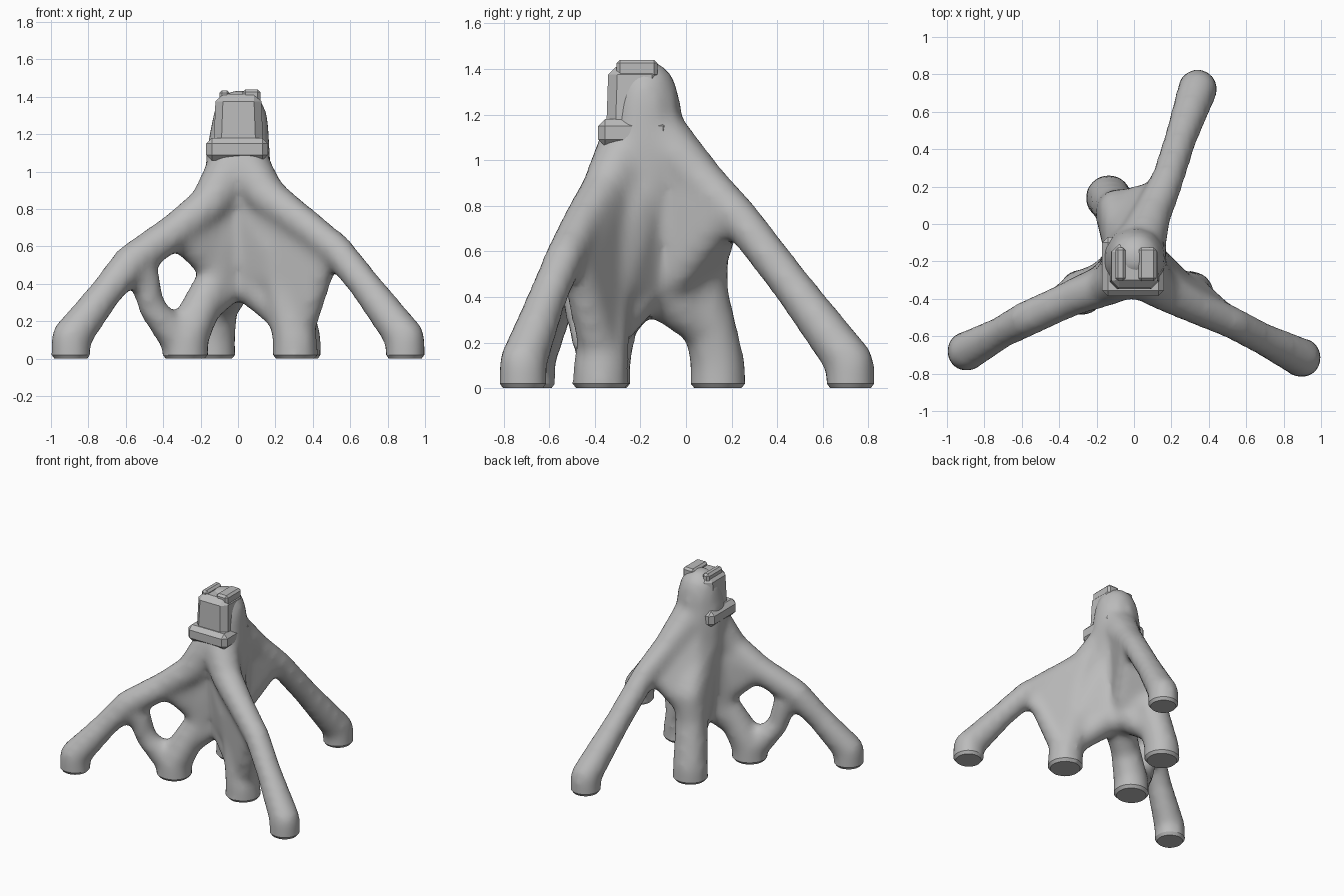
import bpy, bmesh
from mathutils import Matrix, Vector

cube = bpy.data.objects.get("Cube")
if cube:
    bpy.data.objects.remove(cube, do_unlink=True)

grey = bpy.data.materials.new("plain grey")
grey.use_nodes = True
grey.diffuse_color = (0.5, 0.5, 0.5, 1)
grey.node_tree.nodes["Principled BSDF"].inputs["Base Color"].default_value = (0.5, 0.5, 0.5, 1)


def add_object(name, bm):
    mesh = bpy.data.meshes.new(name)
    bm.to_mesh(mesh)
    bm.free()
    mesh.materials.append(grey)
    obj = bpy.data.objects.new(name, mesh)
    bpy.context.collection.objects.link(obj)
    return obj


def add_hull(target, *balls):
    """Add the convex hull of some (x, y, z, radius) balls to the target."""
    bm = bmesh.new()
    for x, y, z, r in balls:
        bmesh.ops.create_icosphere(bm, subdivisions=2, radius=r,
                                   matrix=Matrix.Translation((x, y, z)))
    hull = bmesh.ops.convex_hull(bm, input=bm.verts)
    inside = {g for g in hull["geom_interior"] if isinstance(g, bmesh.types.BMVert)}
    bmesh.ops.delete(bm, geom=list(inside), context="VERTS")
    mesh = bpy.data.meshes.new("hull")
    bm.to_mesh(mesh)
    bm.free()
    target.from_mesh(mesh)
    bpy.data.meshes.remove(mesh)


def add_limb(target, balls):
    for a, b in zip(balls, balls[1:]):
        add_hull(target, a, b)


body = bmesh.new()

# Central trunk
add_limb(body, [(0, -0.18, 0.47, 0.13), (0, -0.18, 0.9, 0.18),
                (0, -0.19, 1.08, 0.18), (0.01, -0.18, 1.25, 0.16),
                (0.01, -0.18, 1.3, 0.145)])

# Long outer legs
left_leg = [(0.895, -0.715, -0.1, 0.11), (0.895, -0.715, 0.11, 0.11),
            (0.69, -0.615, 0.38, 0.09), (0.53, -0.53, 0.58, 0.09),
            (0.34, -0.45, 0.73, 0.095), (0.15, -0.355, 0.87, 0.11),
            (0.03, -0.26, 1.04, 0.14)]
right_leg = [(-0.895, -0.68, -0.1, 0.11), (-0.895, -0.68, 0.11, 0.11),
             (-0.71, -0.58, 0.35, 0.09), (-0.57, -0.505, 0.52, 0.1),
             (-0.34, -0.40, 0.68, 0.1), (-0.15, -0.335, 0.83, 0.11),
             (-0.03, -0.26, 1.02, 0.14)]
back_leg = [(0.34, 0.72, -0.1, 0.11), (0.34, 0.72, 0.11, 0.11),
            (0.25, 0.46, 0.455, 0.09), (0.18, 0.24, 0.74, 0.09),
            (0.10, 0.06, 0.92, 0.105), (0.03, -0.12, 1.1, 0.14)]
for leg in (left_leg, right_leg, back_leg):
    add_limb(body, leg)

# Short inner legs, each joined to the trunk by a web and a sloping brace
for x, y, knee_x, knee_y, r in ((0.305, -0.375, 0.23, -0.34, 0.1),
                                (-0.28, -0.365, -0.13, -0.28, 0.095),
                                (-0.135, 0.14, -0.10, 0.075, 0.115)):
    add_limb(body, [(x, y, -0.1, 0.13), (x, y, 0.1, 0.125),
                    (knee_x, knee_y, 0.42, r)])
    add_hull(body, (knee_x, knee_y, 0.42, r), (knee_x * 0.85, knee_y, 0.6, r),
             (0, -0.18, 0.46, 0.12), (0, -0.18, 0.95, 0.15))
    add_hull(body, (x * 0.8, y * 0.93, 0.22, 0.085), (0, -0.18, 0.48, 0.13))

# Solid webs on the left and at the back
add_hull(body, (0.48, -0.49, 0.56, 0.07), (0.34, -0.39, 0.2, 0.09),
         (0.15, -0.31, 0.46, 0.08), (0.15, -0.33, 0.85, 0.09))
add_hull(body, (0.16, 0.17, 0.76, 0.08), (-0.08, 0.08, 0.53, 0.1),
         (0, -0.1, 0.95, 0.13), (0.03, -0.05, 0.5, 0.1))

# Open loop on the right
add_limb(body, [(-0.32, -0.375, 0.1, 0.1), (-0.46, -0.445, 0.27, 0.075),
                (-0.505, -0.475, 0.45, 0.085)])
add_hull(body, (-0.34, -0.39, 0.69, 0.09), (-0.16, -0.3, 0.52, 0.085),
         (-0.1, -0.28, 0.8, 0.09))

# Fuse and smooth the limbs
raw = add_object("branch_stand", body)
remesh = raw.modifiers.new("fuse", "REMESH")
remesh.mode = "VOXEL"
remesh.voxel_size = 0.025
smooth = raw.modifiers.new("soften", "SMOOTH")
smooth.factor = 0.5
smooth.iterations = 12
graph = bpy.context.evaluated_depsgraph_get()
fused = bpy.data.meshes.new_from_object(raw.evaluated_get(graph))
raw.modifiers.clear()

# Flat soles with a chamfered rim
bm = bmesh.new()
bm.from_mesh(fused)
cut = bmesh.ops.bisect_plane(bm, geom=bm.verts[:] + bm.edges[:] + bm.faces[:],
                             plane_co=(0, 0, 0.02), plane_no=(0, 0, -1), clear_outer=True)
rim = [g for g in cut["geom_cut"] if isinstance(g, bmesh.types.BMEdge)]
soles = bmesh.ops.holes_fill(bm, edges=rim, sides=0)["faces"]
bm.normal_update()
for sole in soles:
    middle = sole.calc_center_median()
    cap = bmesh.ops.extrude_discrete_faces(bm, faces=[sole])["faces"][0]
    for v in cap.verts:
        v.co = middle + (v.co - middle) * 0.86
        v.co.z = 0
bmesh.ops.recalc_face_normals(bm, faces=bm.faces)
bm.to_mesh(raw.data)
bm.free()


def add_block(name, low, high, bevel, taper=1.0):
    """Bevelled box between two corners, optionally narrower at the top."""
    low, high = Vector(low), Vector(high)
    bm = bmesh.new()
    bmesh.ops.create_cube(bm, size=1)
    for v in bm.verts:
        if v.co.z > 0:
            v.co.xy *= taper
        v.co = (low + high) / 2 + v.co * (high - low)
    bmesh.ops.bevel(bm, geom=bm.edges[:], offset=bevel, segments=1,
                    profile=0.5, affect="EDGES")
    return add_object(name, bm)


# Clamp head with collar and top ribs
parts = [
    raw,
    add_block("collar", (-0.17, -0.385, 1.06), (0.16, -0.07, 1.18), 0.03),
    add_block("head_block", (-0.13, -0.35, 1.12), (0.135, -0.1, 1.415), 0.04, 0.92),
    add_block("right_rib", (-0.1, -0.305, 1.36), (-0.045, -0.125, 1.435), 0.015),
    add_block("left_rib", (0.025, -0.305, 1.36), (0.12, -0.125, 1.44), 0.015),
]

bpy.ops.object.select_all(action="DESELECT")
for obj in parts:
    obj.select_set(True)
bpy.context.view_layer.objects.active = raw
bpy.ops.object.shade_smooth_by_angle(angle=0.5)
